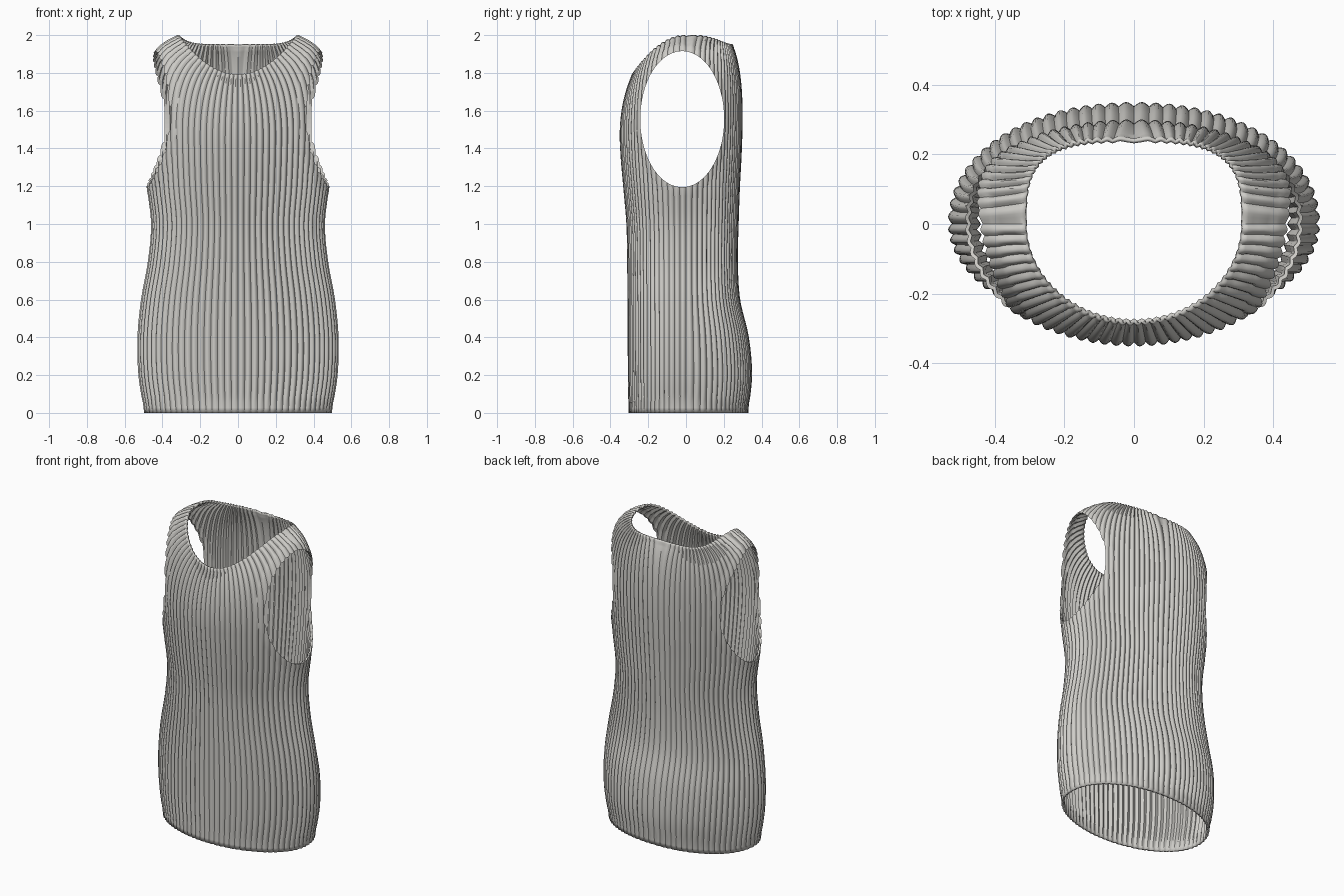
import bpy, bmesh, math
from mathutils import Vector

if "Cube" in bpy.data.objects:
    bpy.data.objects.remove(bpy.data.objects["Cube"], do_unlink=True)

RIBS, PER_RIB = 76, 6
COLS = RIBS * PER_RIB
LOW, HIGH = 50, 34          # rows below and above chest height
CHEST, STEP = 1.4, 0.2
ARM_Y, ARM_Z, ARM_RY, ARM_RZ = -0.02, 1.555, 0.222, 0.36

# Half width, front depth and back depth, every STEP in height
WIDTH = [.494, .522, .527, .508, .472, .455, .477, .49]
FRONT = [.300, .302, .303, .304, .306, .310, .327, .343]
BACK = [.326, .344, .327, .281, .269, .273, .280, .290]


def smooth_lookup(values, z):
    """Catmull-Rom interpolation through evenly spaced values."""
    p = min(z / STEP, len(values) - 1.0001)
    i = int(p)
    f = p - i
    a, b, c, d = (values[max(0, min(len(values) - 1, i + k))] for k in (-1, 0, 1, 2))
    return b + f * (c - a + f * (2*a - 5*b + 4*c - d + f * (3*(b - c) + d - a))) / 2


def oval(angle, w, front, back, power):
    """Oval ring point; the angle starts at the front, the back may be squarer."""
    s, c = math.sin(angle), -math.cos(angle)
    if c < 0:
        return Vector((w * s, front * c, 0))
    e = 2 / power
    return Vector((math.copysign(w * abs(s) ** e, s), back * c ** e, 0))


def torso(angle, z):
    p = oval(angle, smooth_lookup(WIDTH, z), smooth_lookup(FRONT, z),
             smooth_lookup(BACK, z), 2.15)
    p.z = z
    return p


def surface(angle, v):
    """v in 0..1 climbs to the chest, 1..2 curves on to the neckline."""
    if v <= 1:
        return torso(angle, v * CHEST)
    t = v - 1
    side = math.sin(angle) ** 2
    is_front = math.cos(angle) > 0
    start = torso(angle, CHEST)
    neck = oval(angle, .31, .28, .24, 3.3)
    neck.z = 1.79 + .205 * side if is_front else 1.95 + .045 * side ** 2
    up = start * 1.03
    up.z = CHEST + (neck.z - CHEST) * (.36 + .24 * side)
    pull = .3 * (1 - side) if is_front else 0
    top = (start * 1.03).lerp(neck, pull)
    top.z = neck.z - ((.11 if is_front else .13) * (1 - side) + .06 * side)
    return (start * (1-t)**3 + up * 3*t*(1-t)**2 + top * 3*t*t*(1-t) + neck * t**3)


def even_angles(count):
    """Angles that space the ribs evenly around the oval."""
    fine = 7200
    length, total = [0], 0
    for i in range(fine):
        a = (i + .5) * math.tau / fine
        total += math.hypot(.5 * math.cos(a), .33 * math.sin(a))
        length.append(total)
    out, i = [], 0
    for k in range(count):
        while length[i + 1] <= total * k / count:
            i += 1
        f = (total * k / count - length[i]) / (length[i + 1] - length[i])
        out.append((i + f) * math.tau / fine)
    return out


def relief(col, p, v):
    """Rib height, flattened on the hem, neckband and armhole bands."""
    rib = .012 * abs(math.sin(math.pi * col / PER_RIB)) - .006
    arm = math.hypot((p.y - ARM_Y) / ARM_RY, (p.z - ARM_Z) / ARM_RZ)
    if p.z < .065 and v < 1:
        return rib * .5 + .001
    if v > 1.95 or (abs(p.x) > .3 and arm < 1.1):
        return rib * .6 + .004
    return rib


# Ribbed knit shell
bm = bmesh.new()
angles = even_angles(COLS)
levels = [i / LOW for i in range(LOW)] + [1 + i / HIGH for i in range(HIGH + 1)]
rows = []
h = .002
for v in levels:
    row = []
    for col, a in enumerate(angles):
        p = surface(a, v)
        around = surface(a + h, v) - surface(a - h, v)
        along = surface(a, min(2, v + h)) - surface(a, max(0, v - h))
        q = p + around.cross(along).normalized() * relief(col, p, v)
        if v == 0:
            q.z = 0
        row.append(bm.verts.new(q))
    rows.append(row)
for lower, upper in zip(rows, rows[1:]):
    for i in range(COLS):
        j = (i + 1) % COLS
        bm.faces.new((lower[i], lower[j], upper[j], upper[i]))
mesh = bpy.data.meshes.new("tank_top")
bm.to_mesh(mesh)
bm.free()
top = bpy.data.objects.new("tank_top", mesh)
bpy.context.collection.objects.link(top)

knit = bpy.data.materials.new("warm_light_grey_knit")
knit.use_nodes = True
colour = (.62, .61, .58, 1)
knit.diffuse_color = colour
knit.node_tree.nodes["Principled BSDF"].inputs["Base Color"].default_value = colour
mesh.materials.append(knit)

bpy.ops.object.select_all(action='DESELECT')
top.select_set(True)
bpy.context.view_layer.objects.active = top
bpy.ops.object.shade_smooth_by_angle(angle=math.radians(40))

# Fabric thickness
solid = top.modifiers.new("fabric_thickness", 'SOLIDIFY')
solid.thickness = .01
solid.offset = -1

# One oval cutter opens both armholes
bpy.ops.mesh.primitive_cylinder_add(vertices=96, radius=1, depth=2,
                                    location=(0, ARM_Y, ARM_Z),
                                    rotation=(0, math.pi / 2, 0))
cutter = bpy.context.object
cutter.name = "armhole_cutter"
cutter.scale = (ARM_RZ, ARM_RY, 1)
cutter.data.materials.append(knit)
cutter.hide_render = True
cutter.hide_set(True)
cut = top.modifiers.new("armholes", 'BOOLEAN')
cut.operation = 'DIFFERENCE'
cut.solver = 'EXACT'
cut.object = cutter
